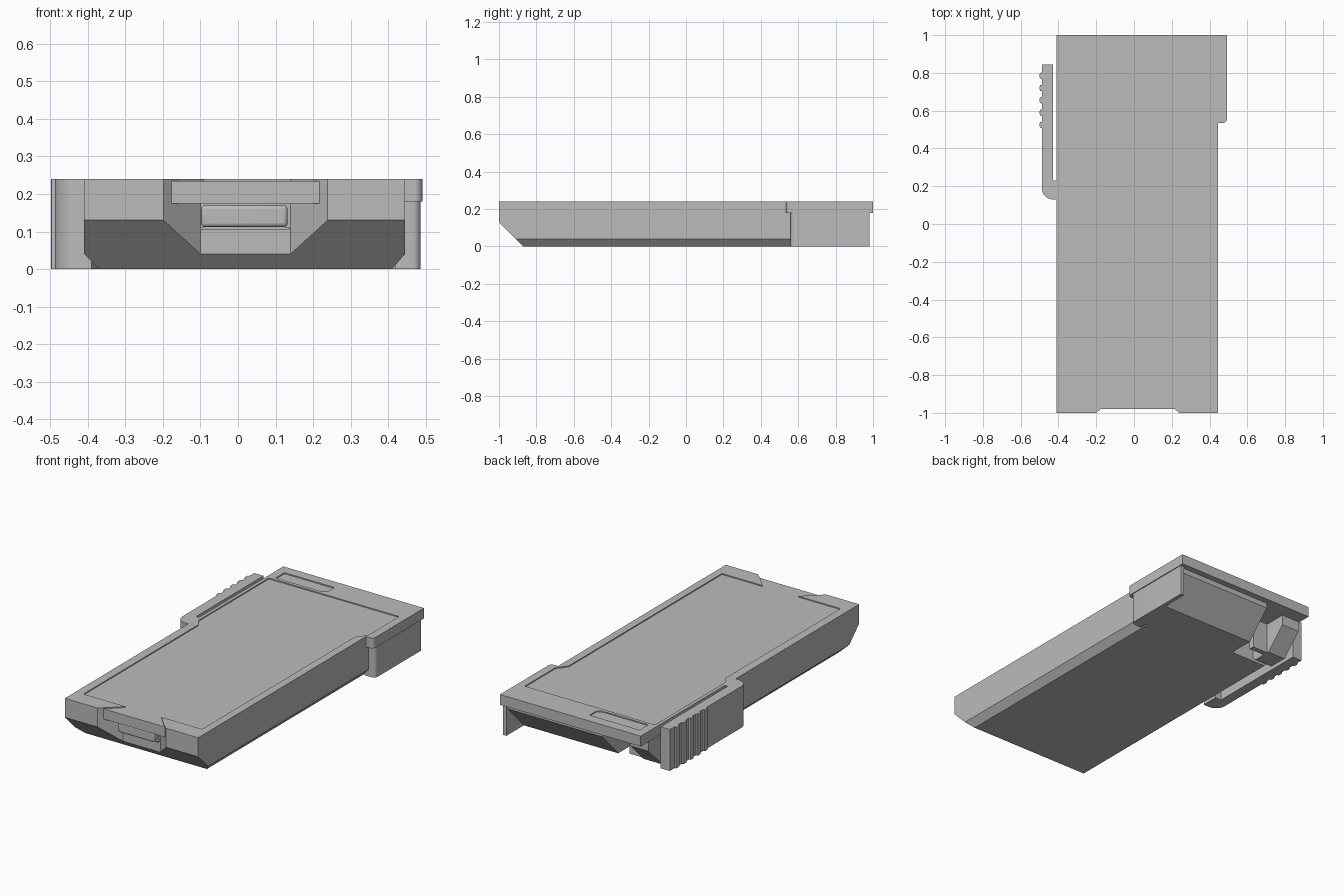
import bpy, bmesh, math

if "Cube" in bpy.data.objects:
    bpy.data.objects.remove(bpy.data.objects["Cube"])

grey = bpy.data.materials.new("mid grey")
grey.diffuse_color = (0.5, 0.5, 0.5, 1)
grey.use_nodes = True
grey.node_tree.nodes["Principled BSDF"].inputs["Base Color"].default_value = grey.diffuse_color


def finish(name, bm):
    bmesh.ops.recalc_face_normals(bm, faces=bm.faces)
    me = bpy.data.meshes.new(name)
    bm.to_mesh(me)
    bm.free()
    me.materials.append(grey)
    ob = bpy.data.objects.new(name, me)
    bpy.context.collection.objects.link(ob)
    return ob


def prism(name, pts, a, b, axis="z"):
    """Extrude an outline: (x, y) along z, or (y, z) along x."""
    bm = bmesh.new()
    at = (lambda p, h: (p[0], p[1], h)) if axis == "z" else (lambda p, h: (h, p[0], p[1]))
    lo = [bm.verts.new(at(p, a)) for p in pts]
    hi = [bm.verts.new(at(p, b)) for p in pts]
    bm.faces.new(lo)
    bm.faces.new(hi)
    n = len(pts)
    for i in range(n):
        bm.faces.new((lo[i], lo[(i + 1) % n], hi[(i + 1) % n], hi[i]))
    return finish(name, bm)


def box(name, x0, x1, y0, y1, z0, z1):
    return prism(name, [(x0, y0), (x1, y0), (x1, y1), (x0, y1)], z0, z1)


def arc(cx, cy, r, a0, a1, n=6):
    return [(cx + r * math.cos(math.radians(a0 + (a1 - a0) * i / n)),
             cy + r * math.sin(math.radians(a0 + (a1 - a0) * i / n))) for i in range(n + 1)]


def combine(target, other, operation):
    mod = target.modifiers.new("bool", "BOOLEAN")
    mod.operation, mod.object, mod.solver = operation, other, "EXACT"
    bpy.context.view_layer.objects.active = target
    bpy.ops.object.modifier_apply(modifier=mod.name)
    bpy.data.objects.remove(other)


# main shell with sloped nose and chamfered lower edges
bm = bmesh.new()
L, R, BACK = -0.41, 0.445, 0.67
for x, inner in ((L, -0.37), (R, 0.41)):
    for p in ((x, -1, 0.24), (x, -1, 0.13), (x, -0.91, 0.04), (inner, -0.87, 0),
              (x, BACK, 0.24), (x, BACK, 0.04), (inner, BACK, 0)):
        bm.verts.new(p)
bmesh.ops.convex_hull(bm, input=bm.verts)
bmesh.ops.dissolve_limit(bm, angle_limit=0.01, verts=bm.verts, edges=bm.edges)
shell = finish("shell", bm)

# overhanging rear lid, wider on the right
lid = prism("rear_lid", [(L, 0.6), (0.42, 0.6), (0.42, 0.535)]
            + arc(0.47, 0.557, 0.022, -90, 0) + [(0.492, 1), (L, 1)], 0.18, 0.24)
combine(shell, lid, "UNION")

# nose notch, flared toward the front
combine(shell, prism("nose_cutter", [(-0.21, -1.01), (0.25, -1.01), (0.14, -0.91),
                                     (-0.10, -0.91)], 0.04, 0.3), "DIFFERENCE")

# shallow recessed panel on top
combine(shell, prism("panel_cutter", [
    (-0.36, -0.9), (-0.09, -0.9), (-0.2, -1.01), (0.24, -1.01), (0.14, -0.9), (0.4, -0.9),
    (0.4, 0.5), (0.445, 0.56), (0.445, 0.84), (-0.39, 0.84), (-0.39, 0.2), (-0.36, 0.15)],
    0.234, 0.3), "DIFFERENCE")
combine(shell, prism("label_cutter", [(-0.36, 0.86), (-0.07, 0.86), (-0.04, 0.88), (-0.04, 0.94),
                                      (-0.36, 0.94)], 0.234, 0.3), "DIFFERENCE")

# nose lip and latch bar inside the notch
prism("nose_lip", [(-0.182, -0.98), (0.222, -0.98), (0.14, -0.89), (-0.1, -0.89)], 0.175, 0.234)
latch = box("latch_bar", -0.098, 0.132, -0.96, -0.90, 0.112, 0.17)
bev = latch.modifiers.new("bevel", "BEVEL")
bev.width, bev.segments = 0.01, 3
box("latch_ledge", -0.1, 0.138, -0.935, -0.90, 0.105, 0.112)

# rear block with sloped end, and thin side wall on the right
prism("rear_block", [(0.6, 0), (0.82, 0), (0.965, 0.15), (0.965, 0.19), (0.6, 0.19)],
      -0.14, 0.475, "x")
prism("side_wall", [(0.42, 0.56)] + arc(0.465, 0.581, 0.022, -90, 0)
      + [(0.487, 0.98), (0.465, 0.98), (0.465, 0.62), (0.42, 0.62)], 0, 0.19)

# left rear corner block with sloped end, leaving a slot beside it
prism("corner_block", [(0.65, 0.04), (0.69, 0), (0.8, 0), (0.92, 0.12), (0.92, 0.19), (0.65, 0.19)],
      -0.405, -0.29, "x")
prism("slot_rib", [(0.76, 0), (0.79, 0), (0.79, 0.19), (0.76, 0.19)], -0.3, -0.19, "x")

# spring arm on the left, with ribs on its outer face
ribs = []
for y in (0.785, 0.72, 0.655, 0.59, 0.525):
    ribs += arc(-0.488, y, 0.017, 90, 270, 6)
ribs = [(max(x, -0.499), y) for x, y in ribs]
arm = prism("spring_arm", [(-0.428, 0.845), (-0.488, 0.845)] + ribs
            + arc(-0.428, 0.19, 0.06, 180, 270, 8)
            + [(-0.39, 0.13), (-0.39, 0.23), (-0.428, 0.23)], 0, 0.24)

for ob in bpy.data.objects:
    ob.select_set(ob.name in ("spring_arm", "side_wall", "latch_bar"))
bpy.context.view_layer.objects.active = arm
bpy.ops.object.shade_smooth_by_angle(angle=math.radians(25))
